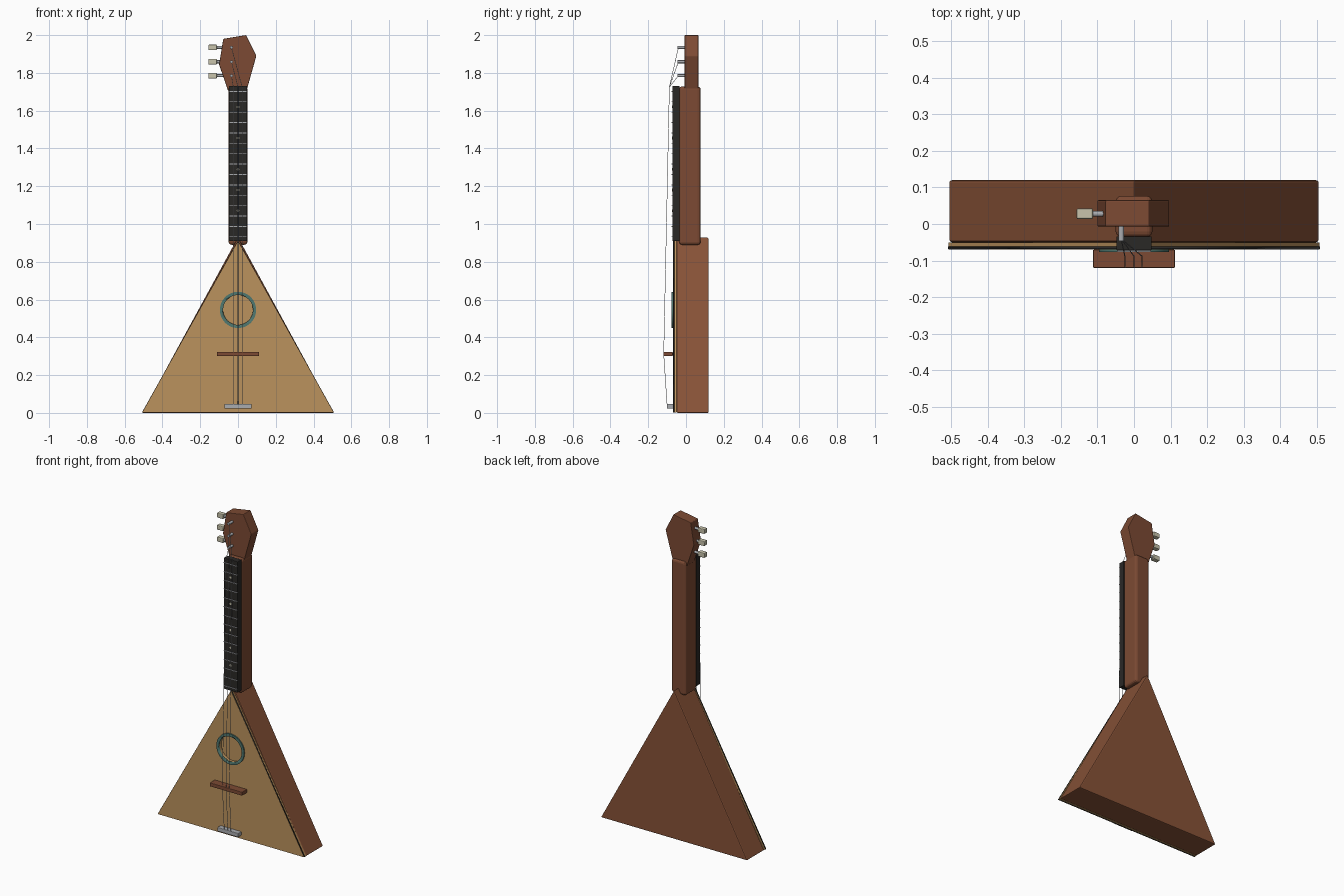
import bpy, bmesh, math
from mathutils import Vector

if "Cube" in bpy.data.objects:
    bpy.data.objects.remove(bpy.data.objects["Cube"])


def material(name, rgb):
    m = bpy.data.materials.new(name)
    lin = [(c / 255 / 12.92) if c < 10 else ((c / 255 + 0.055) / 1.055) ** 2.4 for c in rgb]
    m.diffuse_color = (*lin, 1)
    m.use_nodes = True
    m.node_tree.nodes["Principled BSDF"].inputs["Base Color"].default_value = m.diffuse_color
    return m


BODY = material("body_wood", (135, 82, 55))
NECK = material("neck_wood", (124, 74, 51))
SPRUCE = material("soundboard_wood", (187, 146, 93))
BLACK = material("ebony", (42, 40, 38))
TEAL = material("rosette_teal", (80, 120, 112))
IVORY = material("ivory", (200, 196, 172))
METAL = material("metal", (170, 172, 176))


def finish(ob, name, mat, bevel=0, segments=2):
    ob.name = name
    ob.data.materials.clear()
    ob.data.materials.append(mat)
    if bevel:
        b = ob.modifiers.new("bevel", "BEVEL")
        b.width, b.segments = bevel, segments
        b.limit_method, b.angle_limit = "ANGLE", math.radians(40)
    return ob


def box(name, x, y, z, mat, bevel=0, segments=2):
    """Box from (min, max) pairs."""
    bpy.ops.mesh.primitive_cube_add(size=1, location=[sum(r) / 2 for r in (x, y, z)])
    ob = bpy.context.object
    ob.scale = [r[1] - r[0] for r in (x, y, z)]
    bpy.ops.object.transform_apply(location=False, rotation=False, scale=True)
    return finish(ob, name, mat, bevel, segments)


def prism(name, outline, y0, y1, mat, bevel=0):
    """Extrude an (x, z) outline along y."""
    bm = bmesh.new()
    face = bm.faces.new([bm.verts.new((x, y0, z)) for x, z in outline])
    ext = bmesh.ops.extrude_face_region(bm, geom=[face])["geom"]
    bmesh.ops.translate(bm, vec=(0, y1 - y0, 0),
                        verts=[v for v in ext if isinstance(v, bmesh.types.BMVert)])
    bmesh.ops.recalc_face_normals(bm, faces=bm.faces)
    me = bpy.data.meshes.new(name)
    bm.to_mesh(me)
    bm.free()
    ob = bpy.data.objects.new(name, me)
    bpy.context.collection.objects.link(ob)
    return finish(ob, name, mat, bevel)


def rod(name, a, b, radius, mat, sides=16, bevel=0):
    """Cylinder between two points."""
    a, b = Vector(a), Vector(b)
    bpy.ops.mesh.primitive_cylinder_add(vertices=sides, radius=radius, depth=(b - a).length,
                                        location=(a + b) / 2)
    ob = bpy.context.object
    ob.rotation_euler = (b - a).to_track_quat("Z", "Y").to_euler()
    bpy.ops.object.shade_smooth_by_angle(angle=math.radians(40))
    return finish(ob, name, mat, bevel)


def wire(name, points, radius, mat, cyclic=False):
    """Thin tube along a polyline."""
    cu = bpy.data.curves.new(name, "CURVE")
    cu.dimensions = "3D"
    cu.bevel_depth, cu.bevel_resolution, cu.use_fill_caps = radius, 1, True
    sp = cu.splines.new("POLY")
    sp.points.add(len(points) - 1)
    for p, co in zip(sp.points, points):
        p.co = (*co, 1)
    sp.use_cyclic_u = cyclic
    ob = bpy.data.objects.new(name, cu)
    bpy.context.collection.objects.link(ob)
    return finish(ob, name, mat)


def cut(target, cutter):
    m = target.modifiers.new("hole", "BOOLEAN")
    m.operation, m.object, m.solver = "DIFFERENCE", cutter, "EXACT"
    cutter.hide_render = True
    cutter.display_type = "WIRE"


# Triangular body and soundboard with its sound hole
HOLE_Z = 0.545
prism("body", [(-0.507, 0), (0.507, 0), (0, 0.93)], -0.05, 0.12, BODY, 0.006)
board = prism("soundboard", [(-0.507, 0.002), (0.507, 0.002), (0, 0.91)], -0.07, -0.05, SPRUCE)
cut(board, rod("sound_hole_cutter", (0, -0.1, HOLE_Z), (0, -0.0505, HOLE_Z), 0.08, SPRUCE, 48))
wire("binding", [(-0.505, -0.065, 0.004), (0.505, -0.065, 0.004), (0, -0.065, 0.908)],
     0.005, BLACK, True)

# Rosette ring around the sound hole
rosette = rod("rosette", (0, -0.077, HOLE_Z), (0, -0.069, HOLE_Z), 0.096, TEAL, 48)
cut(rosette, rod("rosette_cutter", (0, -0.1, HOLE_Z), (0, -0.0505, HOLE_Z), 0.079, TEAL, 48))

# Bridge and tailpiece
box("bridge", (-0.112, 0.112), (-0.12, -0.07), (0.3, 0.323), NECK, 0.003)
box("tailpiece", (-0.072, 0.072), (-0.101, -0.068), (0.022, 0.047), METAL, 0.003)

# Neck and fingerboard
box("neck", (-0.05, 0.05), (-0.036, 0.077), (0.89, 1.728), NECK, 0.015, 3)
box("fingerboard", (-0.048, 0.048), (-0.072, -0.034), (0.91, 1.73), BLACK, 0.002)

# Frets and position dots
STEP = 0.055
for i in range(15):
    z = 1.702 - i * STEP
    box(f"fret_{i + 1}", (-0.046, 0.046), (-0.076, -0.071), (z - 0.002, z + 0.002), METAL)
for n in (1, 4, 7, 9, 11):
    z = 1.675 - n * STEP
    rod(f"position_dot_{n}", (0, -0.074, z), (0, -0.07, z), 0.007, IVORY)

# Headstock
prism("headstock", [(-0.053, 1.705), (0.045, 1.705), (0.097, 1.89), (0.042, 2.0),
                    (-0.078, 1.98), (-0.1, 1.845)], -0.007, 0.065, NECK, 0.003)

# Tuning pegs, posts and strings
for i, (z, x) in enumerate(zip((1.785, 1.859, 1.935), (-0.025, 0, 0.022)), 1):
    rod(f"peg_shaft_{i}", (-0.12, 0.028, z), (-0.07, 0.028, z), 0.008, METAL)
    box(f"peg_button_{i}", (-0.157, -0.112), (0.013, 0.043), (z - 0.015, z + 0.015), IVORY, 0.005)
    rod(f"string_post_{i}", (-0.035, -0.046, z), (-0.035, 0, z), 0.008, METAL)
    wire(f"string_{i}", [(x, -0.1, 0.04), (x, -0.118, 0.312), (x, -0.088, 1.725),
                         (-0.035, -0.04, z)], 0.0015, METAL)
